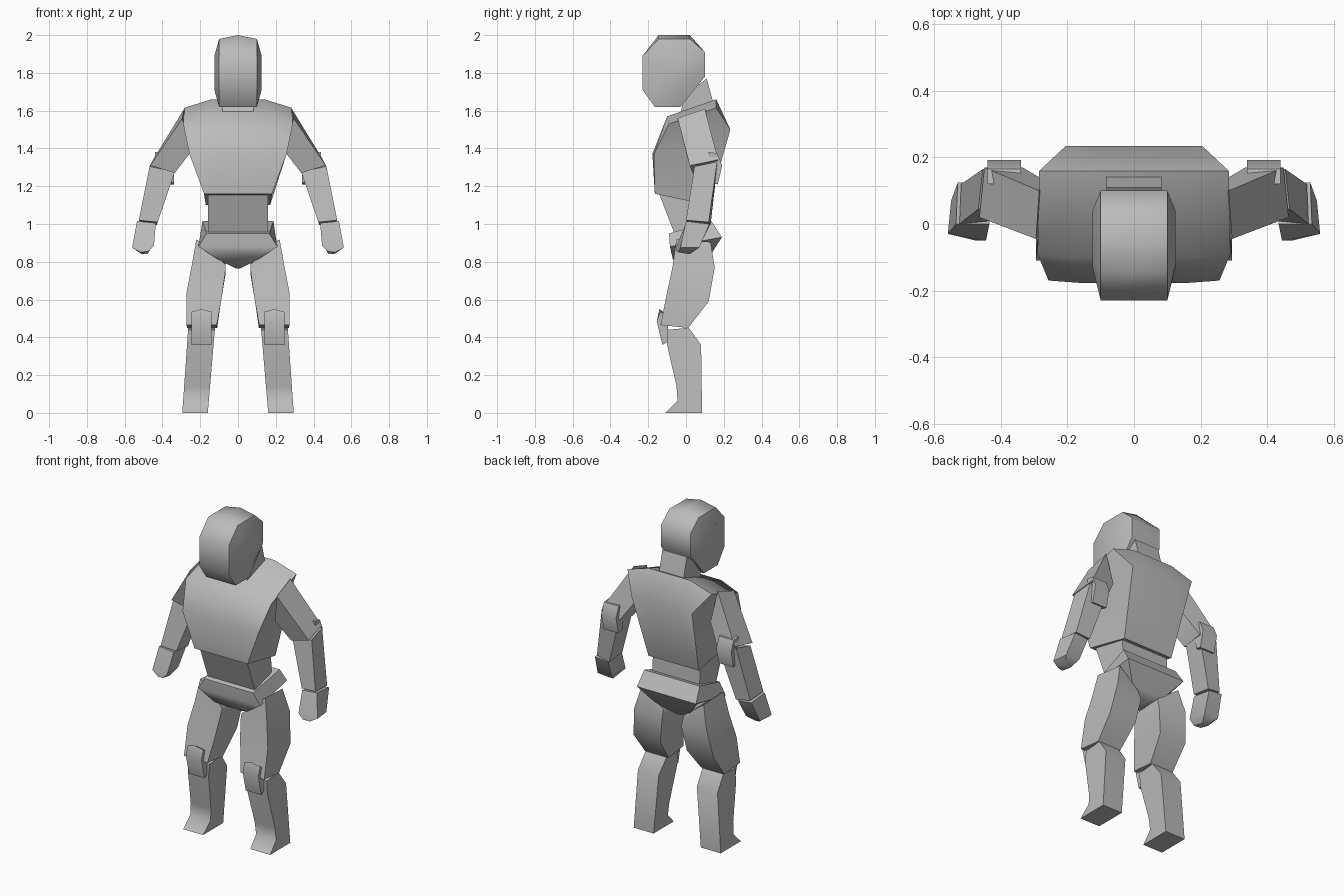
import bpy, bmesh, math

grey = bpy.data.materials.new("light_grey")
grey.diffuse_color = (0.5, 0.5, 0.5, 1)


def loft(name, rings, mirror=False, fold=False):
    """Skin a stack of matching rings; fold splits the caps into quads."""
    bm = bmesh.new()
    loops = [[bm.verts.new(p) for p in ring] for ring in rings]
    n = len(loops[0])
    for a, b in zip(loops, loops[1:]):
        for i in range(n):
            j = (i + 1) % n
            bm.faces.new((a[i], a[j], b[j], b[i]))
    for cap in (loops[0], loops[-1]):
        if fold:
            k = n // 4
            c = cap[k:] + cap[:k]
            for i in range(n // 2 - 1):
                bm.faces.new((c[i], c[i + 1], c[n - 2 - i], c[n - 1 - i]))
        else:
            bm.faces.new(cap)
    bmesh.ops.recalc_face_normals(bm, faces=bm.faces)
    mesh = bpy.data.meshes.new(name)
    bm.to_mesh(mesh)
    bm.free()
    mesh.materials.append(grey)
    ob = bpy.data.objects.new(name, mesh)
    bpy.context.collection.objects.link(ob)
    bpy.ops.object.select_all(action='DESELECT')
    ob.select_set(True)
    bpy.context.view_layer.objects.active = ob
    bpy.ops.object.shade_smooth_by_angle(angle=math.radians(50))
    if mirror:
        ob.modifiers.new("mirror", 'MIRROR')
    return ob


def sym(half):
    """Full ring from its right half, front to back."""
    return half + [(-x, y, z) for x, y, z in reversed(half)]


def slab(profile, *xs):
    """Side profile (y, z) repeated at several x positions."""
    return [[(x, y, z) for y, z in profile] for x in xs]


# Head: octagonal profile with bulging sides
head = [(-.145, 1.98), (.02, 1.98), (.10, 1.91), (.10, 1.78),
        (-.03, 1.62), (-.165, 1.62), (-.23, 1.71), (-.23, 1.89)]
cheek = [(-.12, 1.89), (-.01, 1.89), (.04, 1.85), (.04, 1.77),
         (-.04, 1.71), (-.11, 1.71), (-.13, 1.75), (-.13, 1.85)]
crown = [(y, z + .02 if z > 1.95 else z) for y, z in head]
loft("head", slab(cheek, -.125) + slab(head, -.1) + slab(crown, 0)
     + slab(head, .1) + slab(cheek, .125))

# Neck
loft("neck", slab([(-.03, 1.58), (-.01, 1.68), (.11, 1.77), (.15, 1.62)], -.083, .083))

# Chest and waist
loft("chest", [
    sym([(.17, -.1, 1.57), (.29, -.09, 1.53), (.285, .16, 1.615), (.14, .16, 1.66)]),
    sym([(.15, -.178, 1.37), (.257, -.17, 1.37), (.205, .235, 1.5), (.12, .235, 1.5)]),
    sym([(.1, -.165, 1.16), (.18, -.165, 1.16), (.17, .12, 1.10), (.1, .12, 1.10)]),
], fold=True)
loft("waist", slab([(-.15, 1.18), (-.05, .92), (.1, .92), (.09, 1.15)], -.16, .16))

# Pelvis, tapering to the crotch
loft("pelvis", [
    sym([(.165, -.09, .95), (.188, .135, 1.015)]),
    sym([(.21, -.085, .88), (.2, .19, .93)]),
    sym([(.11, -.07, .815), (.11, .12, .82)]),
    sym([(.012, 0, .765), (.012, .07, .765)]),
])

# Arms: rings run outer front, outer back, inner back, inner front
wrist = [(.525, 0, 1.02), (.52, .12, 1.01), (.43, .13, .995), (.425, .01, 1.01)]
loft("upper_arm", [
    [(.295, -.045, 1.56), (.285, .1, 1.61), (.25, .12, 1.42), (.25, 0, 1.38)],
    [(.465, .02, 1.31), (.45, .17, 1.34), (.335, .17, 1.29), (.335, .035, 1.27)],
], mirror=True)
loft("forearm", [
    [(.468, .045, 1.305), (.455, .165, 1.33), (.335, .165, 1.3), (.335, .05, 1.275)],
    wrist,
], mirror=True)
loft("elbow_pad", slab([(.12, 1.38), (.165, 1.375), (.192, 1.31), (.168, 1.21),
                        (.13, 1.22)], .34, .44), mirror=True)
loft("hand", [
    [(.535, .0, 1.015), (.53, .125, 1.0), (.44, .125, .99), (.435, .0, 1.005)],
    [(.56, -.03, .875), (.55, .07, .875), (.455, .07, .88), (.445, -.05, .885)],
    [(.515, -.04, .85), (.51, .02, .84), (.48, .02, .84), (.475, -.05, .855)],
], mirror=True)

# Legs
loft("thigh", [
    [(.22, -.05, .92), (.21, .13, .905), (.07, .12, .8), (.065, -.06, .785)],
    [(.245, -.07, .78), (.245, .152, .77), (.065, .14, .74), (.068, -.075, .74)],
    [(.272, -.1, .64), (.272, .12, .59), (.09, .12, .59), (.085, -.1, .62)],
    [(.272, -.135, .465), (.27, .012, .45), (.11, .012, .45), (.112, -.135, .465)],
], mirror=True)
shin = [(-.1, .44), (-.1, .36), (-.05, .14), (-.045, .065), (-.11, 0),
        (.085, 0), (.08, .36), (.015, .45)]
loft("shin", [[(.295 - z * .07, y, z) for y, z in shin],
              [(.16 - z * .085, y, z) for y, z in shin]], mirror=True)
knee = [(-.135, .535), (-.155, .485), (-.125, .36), (-.09, .38), (-.1, .52)]
knee_mid = [(-.14, .55)] + knee[1:]
loft("knee_pad", slab(knee, .14) + slab(knee_mid, .193) + slab(knee, .245), mirror=True)
